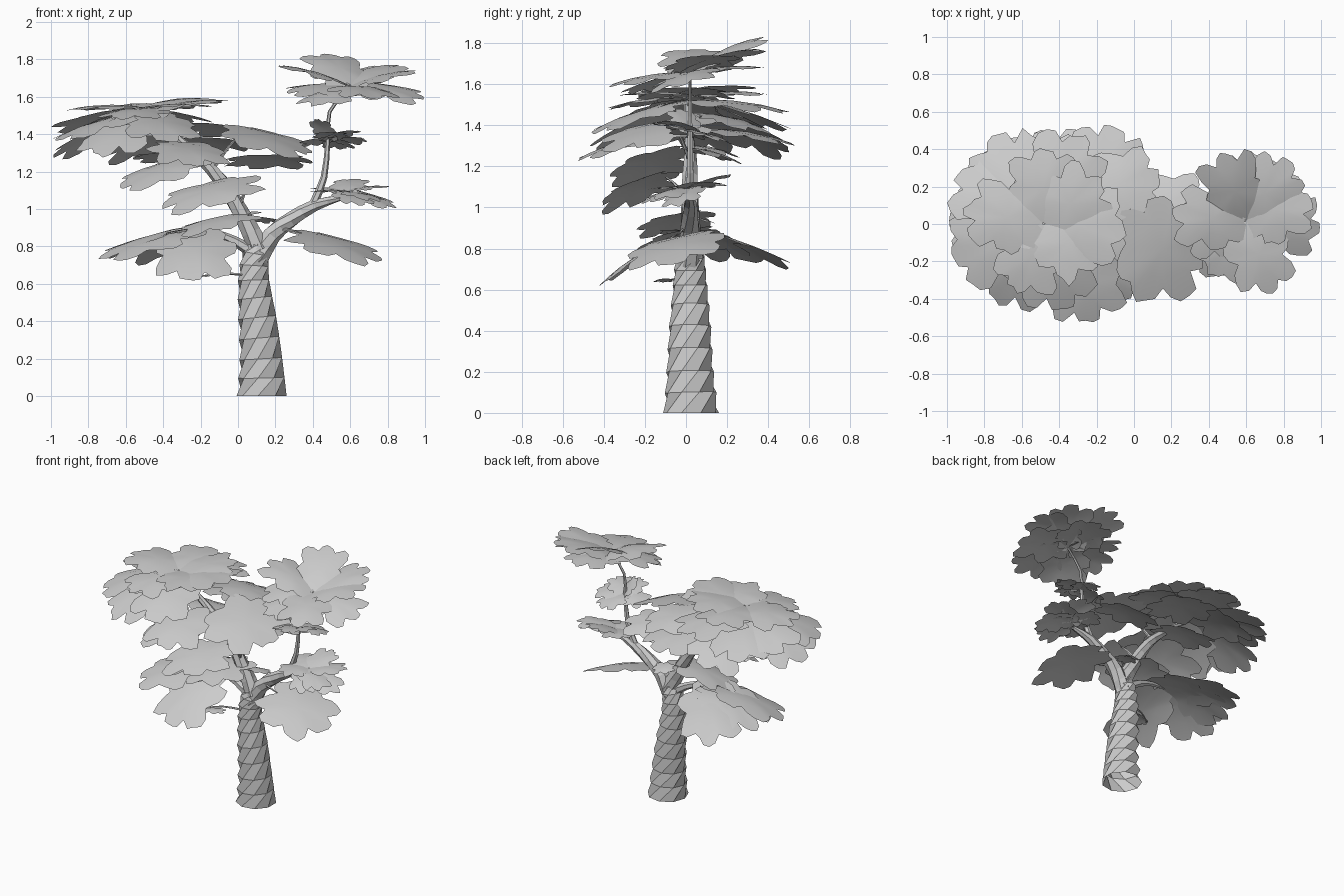
import bpy, bmesh, math, random
from mathutils import Vector, Matrix
random.seed(4)


def add_mesh(name, verts, faces, smooth=False):
    me = bpy.data.meshes.new(name)
    me.from_pydata(verts, [], faces)
    for p in me.polygons:
        p.use_smooth = smooth
    ob = bpy.data.objects.new(name, me)
    bpy.context.collection.objects.link(ob)
    return ob


def spline(pts, per):
    # Catmull-Rom through (x, y, z, radius) points
    P = [Vector(p) for p in pts]
    P = [2 * P[0] - P[1]] + P + [2 * P[-1] - P[-2]]
    out = []
    for i in range(1, len(P) - 2):
        a, b, c, d = P[i - 1:i + 3]
        for k in range(per):
            t = k / per
            out.append(0.5 * (2 * b + (c - a) * t + (2 * a - 5 * b + 4 * c - d) * t * t
                              + (3 * b - a - 3 * c + d) * t ** 3))
    return out + [P[-2]]


def limb(name, pts, sides=6, per=2, twist=0.0):
    # open-ended tube whose rings can be twisted
    path = spline(pts, per)
    verts, faces = [], []
    for i, p in enumerate(path):
        a, b = path[max(i - 1, 0)].xyz, path[min(i + 1, len(path) - 1)].xyz
        t = (b - a).normalized()
        if name == "trunk" and i == 0:
            t = Vector((0, 0, 1))
        v = t.cross(Vector((0, 1, 0))).normalized()
        w = t.cross(v)
        for k in range(sides):
            an = math.tau * k / sides + twist * i
            verts.append(p.xyz + p.w * (v * math.cos(an) + w * math.sin(an)))
    for i in range(len(path) - 1):
        for k in range(sides):
            j, m = i * sides + k, i * sides + (k + 1) % sides
            faces.append((j, m, m + sides, j + sides))
    return add_mesh(name, verts, faces)


def leaf(name, root, tip, width, roll=0):
    # lobed, slightly arched single-sheet leaf
    root, tip = Vector(root), Vector(tip)
    d = tip - root
    L = d.length
    u = d.normalized()
    s = Matrix.Rotation(math.radians(roll), 3, u) @ u.cross(Vector((0, 0, 1))).normalized()
    n = s.cross(u)
    lobe = (0.76, 0.98, 1.04, 1.0, 0.92)
    N = 35
    verts, faces = [(root + tip) / 2 + n * L * 0.06], []
    for ring in (0.5, 1.0):
        for k in range(N):
            r = lobe[k % 5] * random.uniform(0.91, 1.04) if ring == 1 else 0.5
            a = math.tau * (k - 2) / N
            x, y = r * math.cos(a), r * math.sin(a)
            sq = 1 + 0.14 * math.sin(2 * a) ** 2
            verts.append((root + tip) / 2 + d * 0.5 * x * sq + s * width * 0.5 * y * sq
                         + n * L * 0.06 * (1 - r * r))
    for k in range(N):
        a, b = 1 + k, 1 + (k + 1) % N
        faces += [(0, a, b), (a, a + N, b + N, b)]
    # wind so the faces look up
    if (Vector(verts[1]) - verts[0]).cross(Vector(verts[4]) - verts[0]).z < 0:
        faces = [f[::-1] for f in faces]
    return add_mesh(name, verts, faces, True)


def whorl(name, root, tips, width):
    # leaves sharing a centre, slightly overlapping there
    for t in tips:
        r = Vector(root)
        r -= (Vector(t[:3]) - r) * 0.08
        leaf(name, r, t[:3], width, t[3] if len(t) > 3 else 0)


# twisted trunk and main limbs
limb("trunk", [(.13, .025, 0, .138), (.125, .02, .2, .118), (.105, .02, .42, .105),
               (.085, .02, .62, .086), (.095, .02, .76, .072), (.12, .02, .84, .04)], 9, 2, 0.7)
limb("right_branch", [(.10, .02, .72, .06), (.18, .02, .86, .05), (.28, .02, .94, .042),
                      (.41, .02, 1.02, .032), (.55, .01, 1.06, .015)], 7, 2, .2)
limb("left_branch", [(.12, .02, .78, .06), (.02, .02, .97, .046), (-.09, .02, 1.15, .038),
                     (-.2, .02, 1.27, .03), (-.35, .01, 1.4, .02), (-.5, 0, 1.51, .01)], 7, 2, .2)
limb("lower_branch", [(.09, .02, .76, .035), (-.02, .02, .83, .026), (-.14, .01, .875, .018),
                      (-.27, 0, .89, .008)])
limb("upper_twig", [(.40, .02, 1.02, .024), (.46, .02, 1.17, .018), (.48, .02, 1.36, .013),
                    (.49, .02, 1.52, .010), (.6, .02, 1.66, .007)])
limb("low_twig", [(.03, 0, .65, .008), (-.1, -.04, .655, .006), (-.2, -.1, .64, .004)], 5)
limb("leaf_stem", [(-.13, .02, 1.22, .012), (-.05, -.02, 1.33, .008), (.02, -.06, 1.41, .005)], 5)
limb("leaf_stem", [(.2, .02, .88, .012), (.26, -.02, .89, .008), (.34, -.03, .87, .004)], 5)
limb("leaf_stem", [(0, .02, 1.0, .012), (.04, -.04, 1.1, .008), (.03, -.1, 1.15, .004)], 5)

# crown leaves on the upper right
whorl("top_leaf", (.6, .02, 1.65),
      [(.46, .38, 1.83), (.82, .34, 1.77), (1.0, -.02, 1.59, 14), (.2, .05, 1.77),
       (.74, -.36, 1.59), (.42, -.28, 1.55), (.95, .14, 1.74), (.62, .38, 1.68),
       (.26, -.06, 1.62, -10)], .34)
whorl("mid_leaf", (.49, .02, 1.37),
      [(.31, .0, 1.34, 12), (.69, .05, 1.36, -12), (.5, -.18, 1.41), (.55, .2, 1.32),
       (.62, -.1, 1.42), (.42, -.04, 1.48)], .19)
whorl("side_leaf", (.57, .01, 1.09),
      [(.84, -.03, 1.01, 14), (.81, .1, 1.12), (.66, -.21, 1.02), (.62, .22, 1.16),
       (.44, .17, 1.11), (.42, -.13, 1.09), (.76, -.14, 1.04)], .21)

# broad leaves on the upper left
whorl("canopy_leaf", (-.5, 0, 1.51),
      [(-1.0, .02, 1.27, 10), (-.76, .47, 1.37), (-.3, .48, 1.46), (-.95, .27, 1.40, 10),
       (-.97, -.2, 1.36), (-.72, -.43, 1.28), (-.36, -.45, 1.36), (-.04, -.02, 1.58)], .44)
whorl("canopy_top_leaf", (-.48, 0, 1.53),
      [(-.9, .08, 1.53), (-.62, -.36, 1.48), (-.5, .4, 1.55), (-.18, .24, 1.59),
       (-.2, -.22, 1.55)], .38)
for r, t, w, roll in [
        ((-.3, .16, 1.44), (.14, .26, 1.38), .38, -10),
        ((-.22, .06, 1.38), (-.12, .53, 1.30), .44, 0),
        ((-.5, .06, 1.42), (-.5, .50, 1.27), .42, -16),
        ((-.32, -.08, 1.36), (-.22, -.52, 1.23), .42, 0),
        ((-.15, -.14, 1.28), (-.63, -.2, 1.11), .42, -14),
        ((.13, -.22, 1.14), (-.41, -.24, 1.01), .40, -20),
        ((.12, -.04, .97), (-.33, -.05, .87), .38, -10),
        ((-.12, .1, 1.27), (-.56, .12, 1.27), .3, 10)]:
    leaf("branch_leaf", r, t, w, roll)

# leaves around the middle
leaf("centre_leaf", (-.1, -.12, 1.42), (.39, -.14, 1.30), .58, 11)
leaf("back_leaf", (-.06, .1, 1.25), (.39, .13, 1.25), .32, -14)
leaf("right_low_leaf", (.26, -.04, .86), (.76, -.05, .73), .50, 13)
leaf("small_leaf", (.06, .03, .95), (.2, .1, .93), .14, -10)

# drooping leaves on the lower left
whorl("low_leaf", (-.22, 0, .88),
      [(-.73, -.1, .73, -10), (-.24, -.43, .61), (-.52, .47, .71), (-.68, .16, .74)], .43)
leaf("twig_leaf", (-.04, -.09, .65), (-.2, -.12, .635), .1, 0)
